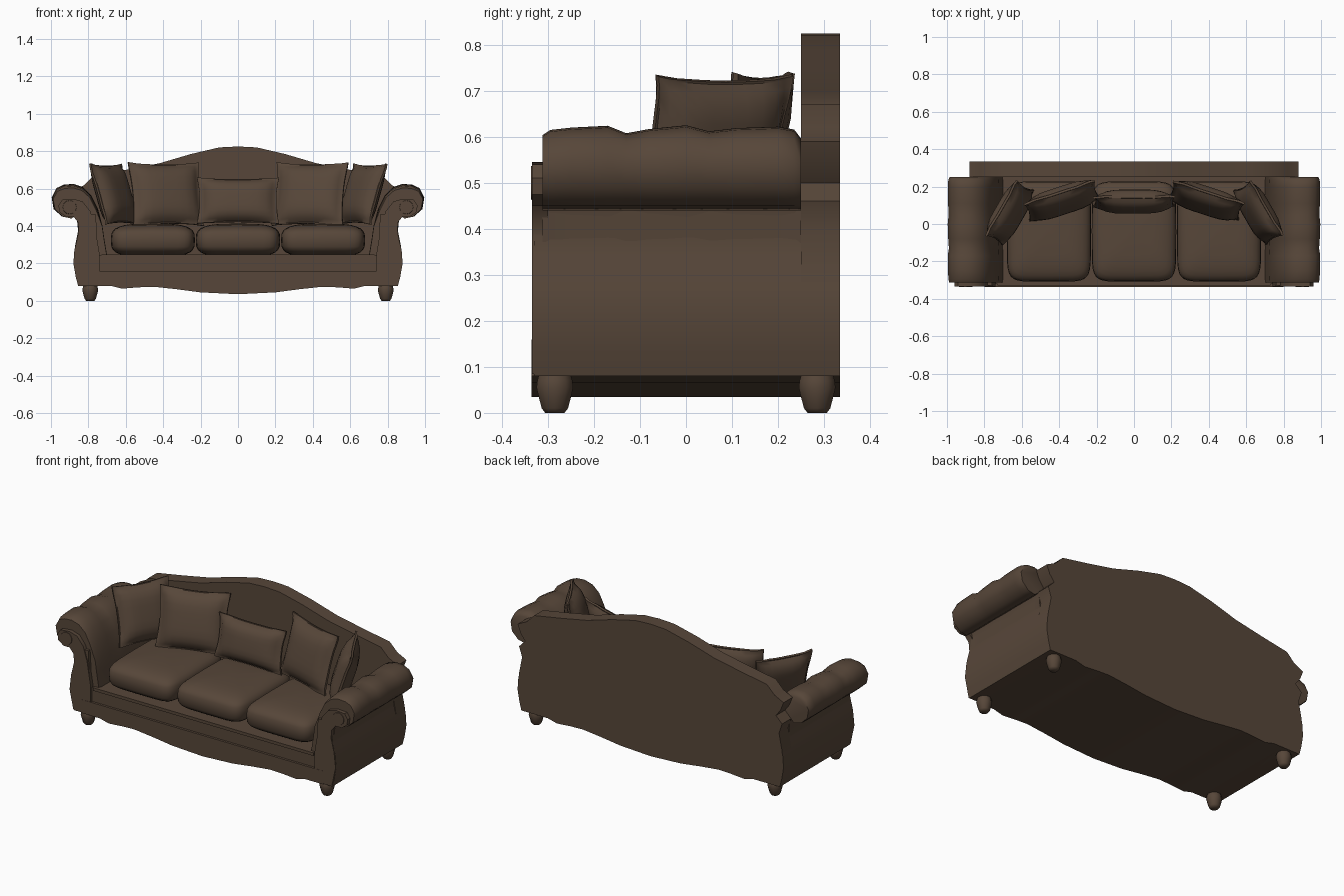
import bpy, bmesh, math
from mathutils import Matrix, Vector

cube = bpy.data.objects.get("Cube")
if cube:
    bpy.data.objects.remove(cube, do_unlink=True)

brown = bpy.data.materials.new("brown_fabric")
colour = (0.095, 0.062, 0.041, 1)
brown.use_nodes = True
brown.diffuse_color = colour
brown.node_tree.nodes["Principled BSDF"].inputs["Base Color"].default_value = colour


def finish(bm, name, angle=35):
    bmesh.ops.recalc_face_normals(bm, faces=bm.faces)
    mesh = bpy.data.meshes.new(name)
    bm.to_mesh(mesh)
    bm.free()
    mesh.materials.append(brown)
    obj = bpy.data.objects.new(name, mesh)
    bpy.context.collection.objects.link(obj)
    bpy.ops.object.select_all(action='DESELECT')
    obj.select_set(True)
    bpy.context.view_layer.objects.active = obj
    bpy.ops.object.shade_smooth_by_angle(angle=math.radians(angle))
    return obj


def loft(name, rings, angle=35):
    """Skin a row of equal closed rings and cap both ends."""
    bm = bmesh.new()
    rows = [[bm.verts.new(p) for p in ring] for ring in rings]
    n = len(rows[0])
    for a, b in zip(rows, rows[1:]):
        for i in range(n):
            j = (i + 1) % n
            bm.faces.new((a[i], a[j], b[j], b[i]))
    bm.faces.new(rows[0])
    bm.faces.new(rows[-1])
    return finish(bm, name, angle)


def extrude(name, profile, y0, y1, side=1):
    """Extrude an (x, z) profile along y."""
    return loft(name, [[(side * x, y, z) for x, z in profile] for y in (y0, y1)])


def symmetric(half):
    """Mirror a half profile running from the centre outwards."""
    return half + [(-x, z) for x, z in reversed(half) if x > 0]


# Scalloped skirt and seat deck
scallop = [(0, 0.035), (0.2, 0.045), (0.33, 0.062), (0.45, 0.075), (0.53, 0.072),
           (0.62, 0.065), (0.68, 0.08), (0.8, 0.08)]
extrude("scalloped_skirt", symmetric(scallop + [(0.8, 0.16)]), -0.336, 0.33)
extrude("seat_deck", symmetric([(0, 0.15), (0.75, 0.15), (0.75, 0.245), (0, 0.245)]),
        -0.322, 0.3)
extrude("deck_trim", symmetric([(0, 0.23), (0.73, 0.23), (0.73, 0.248), (0, 0.248)]),
        -0.33, -0.3)

# Camel back
back_top = [(0.85, 0.08), (0.88, 0.2), (0.87, 0.3), (0.85, 0.4), (0.87, 0.46),
            (0.83, 0.5), (0.86, 0.54), (0.88, 0.59), (0.82, 0.62), (0.77, 0.67),
            (0.6, 0.7), (0.42, 0.735), (0.25, 0.785), (0.1, 0.82), (0, 0.825)]
extrude("camel_back", symmetric(scallop[:-1] + back_top), 0.25, 0.335)

# Arms: curved side, padded roll and scrolled front panel
side_shape = [(0.74, 0.08), (0.855, 0.08), (0.868, 0.13), (0.88, 0.2), (0.875, 0.27),
              (0.858, 0.34), (0.85, 0.4), (0.865, 0.46), (0.76, 0.46)]
roll = [(0.70, 0.24), (0.715, 0.33), (0.725, 0.4), (0.75, 0.49), (0.785, 0.56),
        (0.83, 0.605), (0.88, 0.622), (0.93, 0.618), (0.97, 0.6), (0.995, 0.55),
        (0.985, 0.49), (0.94, 0.45), (0.89, 0.44), (0.86, 0.46), (0.84, 0.24)]
lumps = [(-0.312, 0.82), (-0.295, 0.93), (-0.25, 0.98), (-0.17, 1.02), (-0.13, 0.86),
         (-0.08, 0.95), (0, 1.03), (0.05, 0.9), (0.11, 0.97), (0.2, 1.0),
         (0.235, 0.94), (0.25, 0.75)]
panel = [(0.74, 0.085), (0.855, 0.085), (0.88, 0.2), (0.87, 0.29), (0.85, 0.37),
         (0.855, 0.42), (0.88, 0.45), (0.92, 0.45), (0.955, 0.475), (0.96, 0.51),
         (0.94, 0.54), (0.88, 0.545), (0.83, 0.53), (0.79, 0.48), (0.765, 0.4),
         (0.74, 0.25)]
scroll = Vector((0.9, 0.52))


def arm_ring(side, y, k):
    ring = []
    for x, z in roll:
        s = k if z > 0.43 else 1 - (1 - k) * 0.1
        # Lumps swell the roll, while the underside stays level
        dx = scroll.x + (x - scroll.x) * (0.6 + 0.4 * s)
        dz = scroll.y + (z - scroll.y) * (s if z > scroll.y else 1)
        ring.append((side * dx, y, dz))
    return ring


for side, label in ((1, "left"), (-1, "right")):
    extrude(label + "_arm_side", side_shape, -0.33, 0.335, side)
    loft(label + "_arm_roll", [arm_ring(side, y, k) for y, k in lumps], 50)
    extrude(label + "_arm_front_panel", panel, -0.335, -0.3, side)
    # Scroll button
    loft(label + "_scroll_button",
         [[(side * (0.9 + r * math.cos(t * math.tau / 12)), y,
            0.5 + r * math.sin(t * math.tau / 12)) for t in range(12)]
          for y, r in ((-0.33, 0.04), (-0.337, 0.036))])

# Turned feet
foot = [(0, 0.022), (0.01, 0.03), (0.035, 0.037), (0.055, 0.042), (0.07, 0.04), (0.085, 0.036)]
for sx, lr in ((1, "left"), (-1, "right")):
    for sy, fb in ((-1, "front"), (1, "back")):
        loft(f"{fb}_{lr}_foot",
             [[(sx * 0.79 + r * math.cos(a * math.tau / 10),
                sy * 0.285 + r * math.sin(a * math.tau / 10), z) for a in range(10)]
              for z, r in foot], 60)


def soft_power(value, p):
    return math.copysign(abs(value) ** p, value)


def seat_cushion(name, x, width):
    """Rounded box with a gently crowned top."""
    bm = bmesh.new()
    bmesh.ops.create_uvsphere(bm, u_segments=32, v_segments=14, radius=1)
    for v in bm.verts:
        cx, cy, cz = v.co
        flat = math.hypot(cx, cy) or 1e-6
        ring = min(1, flat) ** 0.5
        px = soft_power(cx / flat, 0.3) * ring
        py = soft_power(cy / flat, 0.3) * ring
        crown = 1 - 0.14 * (px * px + py * py) / 2 if cz > 0 else 1
        v.co = (x + px * width / 2, -0.04 + py * 0.268,
                0.325 + soft_power(cz, 0.6) * 0.088 * crown)
    finish(bm, name, 60)


seat_cushion("left_seat_cushion", 0.455, 0.45)
seat_cushion("middle_seat_cushion", 0, 0.452)
seat_cushion("right_seat_cushion", -0.455, 0.45)


def pillow(name, centre, width, height, yaw, tilt, thick):
    """Stuffed square with a flat flange and drawn-out corners."""
    place = (Matrix.Translation(centre) @ Matrix.Rotation(math.radians(yaw), 4, 'Z')
             @ Matrix.Rotation(math.radians(-tilt), 4, 'X'))
    bm = bmesh.new()
    n = 12
    grids = []
    for face in (-1, 1):
        grid = []
        for i in range(n + 1):
            row = []
            for j in range(n + 1):
                u, v = (math.sin((k / n - 0.5) * math.pi) for k in (i, j))
                px = u * (1 - 0.07 * (1 - v * v))
                pz = v * (1 - 0.07 * (1 - u * u))
                puff = max(0, (1 - (u / 0.93) ** 4) * (1 - (v / 0.93) ** 4))
                if max(abs(u), abs(v)) > 0.93:
                    puff = 0
                ripple = 0.006 * math.sin(9 * u + 7 * v) * (u * v) ** 2
                y = face * (0.006 + thick * puff ** 0.6) + ripple
                row.append(bm.verts.new(place @ Vector((px * width / 2, y, pz * height / 2))))
            grid.append(row)
        grids.append(grid)
        for i in range(n):
            for j in range(n):
                bm.faces.new((grid[i][j], grid[i + 1][j], grid[i + 1][j + 1], grid[i][j + 1]))
    # Close the flange rim
    rim = ([(i, 0) for i in range(n)] + [(n, j) for j in range(n)]
           + [(i, n) for i in range(n, 0, -1)] + [(0, j) for j in range(n, 0, -1)])
    front, rear = grids
    for (a, b), (c, d) in zip(rim, rim[1:] + rim[:1]):
        bm.faces.new((front[a][b], front[c][d], rear[c][d], rear[a][b]))
    finish(bm, name, 50)


# Throw pillows
pillow("middle_pillow", (0, 0.12, 0.535), 0.44, 0.25, 0, 12, 0.05)
for side, label in ((1, "left"), (-1, "right")):
    pillow(label + "_inner_pillow", (side * 0.385, 0.125, 0.57), 0.4, 0.35, -side * 18, 16, 0.05)
    pillow(label + "_outer_pillow", (side * 0.665, 0.06, 0.57), 0.34, 0.34, -side * 60, 18, 0.05)
